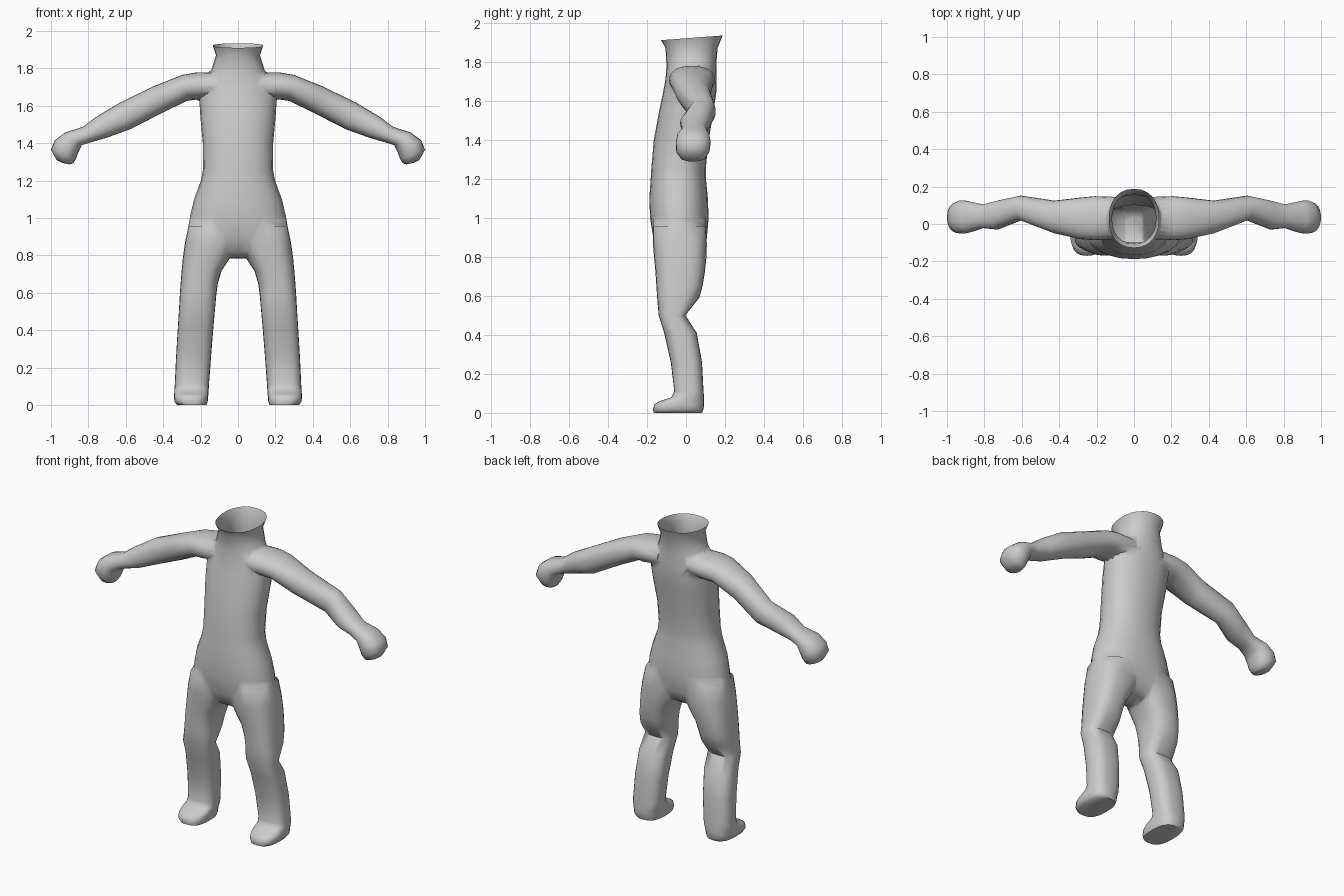
import bpy, bmesh, math
from mathutils import Vector

SIDES = 24
grey = bpy.data.materials.new("light grey")
grey.diffuse_color = (0.6, 0.6, 0.6, 1)


def spow(v, e):
    return math.copysign(abs(v) ** e, v)


def loft(name, rings, side=1, box=0.9):
    """Skin closed rings; each ring = point a, point b (x, z) and y front, y back."""
    bm = bmesh.new()
    loops = []
    for (ax, az), (bx, bz), yf, yb, tilt in rings:
        c = Vector(((ax + bx) / 2, (yf + yb) / 2, (az + bz) / 2))
        u = Vector(((ax - bx) / 2, 0, (az - bz) / 2))
        v = Vector((0, (yb - yf) / 2, tilt))
        loop = []
        for i in range(SIDES):
            t = 2 * math.pi * i / SIDES
            p = c + u * spow(math.cos(t), box) + v * spow(math.sin(t), box)
            loop.append(bm.verts.new((p.x * side, p.y, p.z)))
        loops.append(loop)
    for lo, hi in zip(loops, loops[1:]):
        for i in range(SIDES):
            j = (i + 1) % SIDES
            bm.faces.new((lo[i], lo[j], hi[j], hi[i]))
    bm.faces.new(loops[0])
    bm.faces.new(loops[-1])
    bmesh.ops.recalc_face_normals(bm, faces=bm.faces)
    me = bpy.data.meshes.new(name)
    bm.to_mesh(me)
    bm.free()
    me.materials.append(grey)
    ob = bpy.data.objects.new(name, me)
    bpy.context.collection.objects.link(ob)
    return ob


def flat(z, x0, x1, yf, yb, tilt=0):
    return ((x0, z), (x1, z), yf, yb, tilt)


# torso with neck: z, half width, front y, back y
torso = [(0.785, 0.07, -0.08, 0.03), (0.81, 0.16, -0.13, 0.08), (0.88, 0.255, -0.17, 0.11),
         (1.0, 0.262, -0.188, 0.12), (1.1, 0.235, -0.188, 0.112), (1.2, 0.198, -0.181, 0.102),
         (1.26, 0.187, -0.177, 0.102), (1.4, 0.188, -0.165, 0.117), (1.55, 0.202, -0.137, 0.142),
         (1.64, 0.208, -0.118, 0.155), (1.71, 0.185, -0.105, 0.156), (1.78, 0.147, -0.1, 0.155),
         (1.87, 0.118, -0.105, 0.162)]
rings = [flat(z, -h, h, f, b) for z, h, f, b in torso]
rings.append(flat(1.922, -0.135, 0.135, -0.128, 0.188, 0.012))
body = loft("body", rings)

# arm with mitten hand: upper point, lower point, front y, back y
arm = [((0.10, 1.775), (0.10, 1.65), -0.08, 0.145, 0), ((0.22, 1.782), (0.22, 1.632), -0.09, 0.152, 0),
       ((0.30, 1.765), (0.26, 1.635), -0.082, 0.142, 0), ((0.45, 1.705), (0.40, 1.565), -0.05, 0.125, 0),
       ((0.635, 1.615), (0.575, 1.475), 0.02, 0.152, 0), ((0.76, 1.54), (0.70, 1.43), -0.03, 0.125, 0),
       ((0.83, 1.487), (0.785, 1.405), -0.022, 0.105, 0), ((0.925, 1.457), (0.835, 1.39), -0.045, 0.12, 0),
       ((0.98, 1.415), (0.852, 1.355), -0.052, 0.127, 0), ((1.0, 1.365), (0.867, 1.315), -0.05, 0.12, 0),
       ((0.97, 1.31), (0.882, 1.292), -0.025, 0.095, 0), ((0.94, 1.295), (0.90, 1.287), 0.01, 0.06, 0)]

# leg with foot: z, inner x, outer x, front y, back y
leg = [(0.98, 0.02, 0.26, -0.17, 0.1), (0.86, 0.01, 0.287, -0.172, 0.11), (0.78, 0.045, 0.297, -0.163, 0.105),
       (0.72, 0.09, 0.302, -0.157, 0.098), (0.65, 0.108, 0.307, -0.152, 0.085), (0.59, 0.116, 0.311, -0.148, 0.068),
       (0.5, 0.124, 0.316, -0.14, -0.003), (0.41, 0.132, 0.322, -0.112, 0.055), (0.26, 0.144, 0.331, -0.078, 0.082),
       (0.11, 0.155, 0.338, -0.06, 0.09), (0.08, 0.157, 0.34, -0.075, 0.092), (0.06, 0.158, 0.341, -0.135, 0.093),
       (0.045, 0.16, 0.342, -0.162, 0.093), (0.018, 0.162, 0.34, -0.17, 0.09), (0, 0.168, 0.325, -0.165, 0.082)]

# join limbs to the body
for s, word in ((1, "left"), (-1, "right")):
    for limb in (loft(word + "_arm", arm, s),
                 loft(word + "_leg", [flat(*r) for r in leg], s, 0.75)):
        m = body.modifiers.new("join", 'BOOLEAN')
        m.operation, m.solver, m.object = 'UNION', 'EXACT', limb
        bpy.context.view_layer.objects.active = body
        bpy.ops.object.modifier_apply(modifier=m.name)
        bpy.data.objects.remove(limb)

# open the neck and soften the joints
bm = bmesh.new()
bm.from_mesh(body.data)
bmesh.ops.delete(bm, geom=[f for f in bm.faces if f.calc_center_median().z > 1.9 and abs(f.normal.z) > 0.9],
                 context='FACES_ONLY')
joints = [v for v in bm.verts if (1.6 < v.co.z < 1.8 and 0.12 < abs(v.co.x) < 0.26)
          or 0.72 < v.co.z < 1.01]
for _ in range(2):
    bmesh.ops.smooth_vert(bm, verts=joints, factor=0.3, use_axis_x=True, use_axis_y=True, use_axis_z=True)
bm.to_mesh(body.data)
bm.free()

bpy.ops.object.select_all(action='DESELECT')
body.select_set(True)
bpy.context.view_layer.objects.active = body
bpy.ops.object.shade_smooth_by_angle(angle=math.radians(60))
